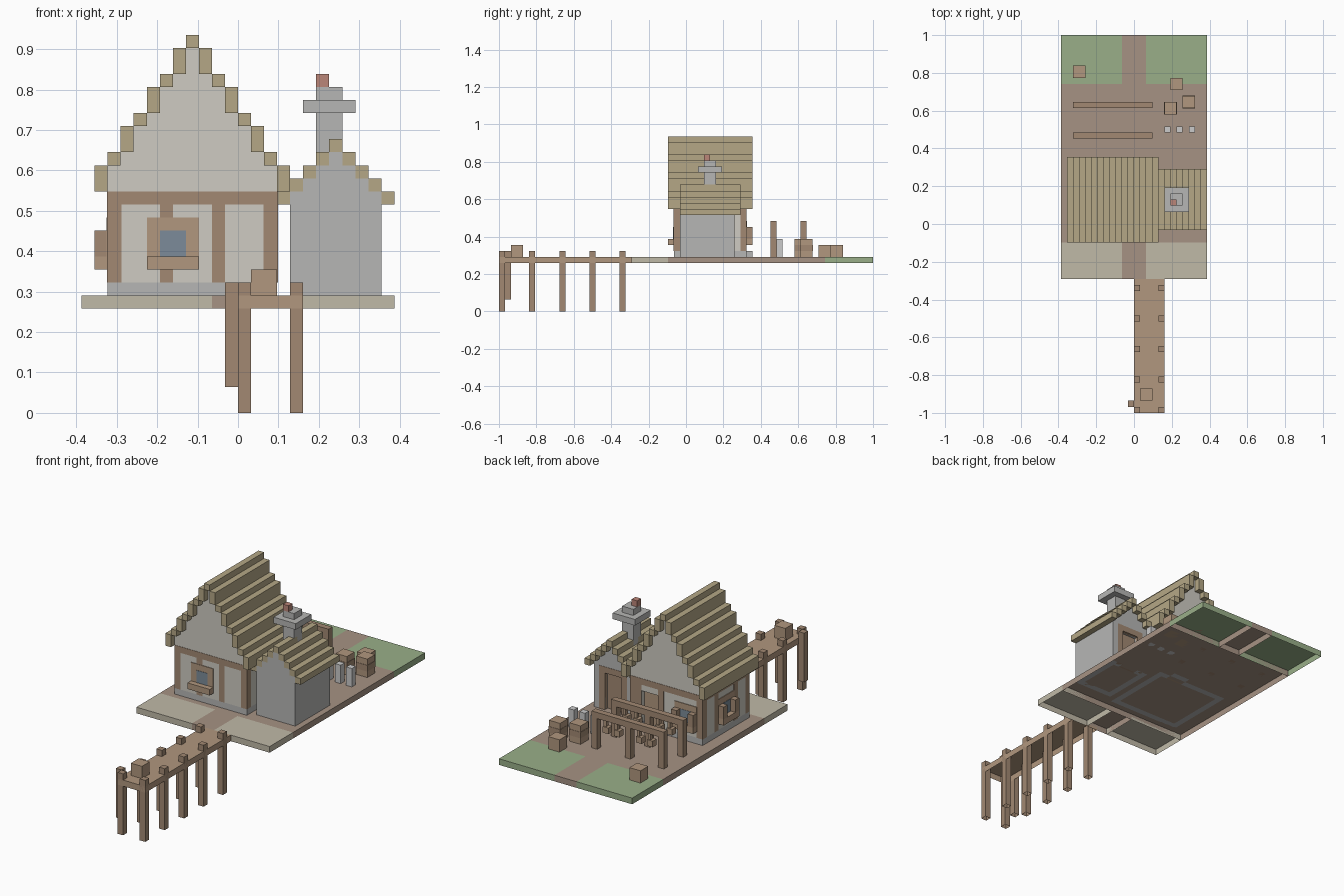
import bpy, bmesh

if "Cube" in bpy.data.objects:
    bpy.data.objects.remove(bpy.data.objects["Cube"])

U = 2 / 62  # one block
COL = dict(wood=(.36, .25, .17), plank=(.44, .31, .21), plaster=(.62, .60, .54), stone=(.47, .47, .46),
           thatch=(.46, .39, .24), grass=(.32, .43, .25), dirt=(.38, .29, .23), sand=(.53, .49, .39),
           glass=(.20, .26, .32), red=(.50, .24, .19), white=(.75, .75, .73))
MATS = {}


def mat(key):
    if key not in MATS:
        MATS[key] = bpy.data.materials.new(key)
        MATS[key].diffuse_color = (*COL[key], 1)
    return MATS[key]


def part(name, key, boxes, open_bottom=False):
    """One object made of boxes (x0, x1, y0, y1, z0, z1) in block units."""
    bm = bmesh.new()
    for x0, x1, y0, y1, z0, z1 in boxes:
        c = bmesh.ops.create_cube(bm, size=1)
        for v in c["verts"]:
            v.co = ((x1 if v.co.x > 0 else x0) * U, (y1 if v.co.y > 0 else y0) * U,
                    (z1 if v.co.z > 0 else z0) * U)
    if open_bottom:
        bm.normal_update()
        bmesh.ops.delete(bm, geom=[f for f in bm.faces if f.normal.z < -.5], context='FACES')
    me = bpy.data.meshes.new(name)
    bm.to_mesh(me)
    bm.free()
    me.materials.append(mat(key))
    ob = bpy.data.objects.new(name, me)
    bpy.context.collection.objects.link(ob)
    return ob


# ground patches
part("ground_paving", "sand", [(-12, -2, -9, -3, 8, 9), (2, 12, -9, -3, 8, 9)], True)
part("ground_yard", "dirt", [(-12, 12, -3, 23, 8, 9), (-2, 2, -9, -3, 8, 9), (-2, 2, 23, 31, 8, 9)], True)
part("ground_grass", "grass", [(-12, -2, 23, 31, 8, 9), (2, 12, 23, 31, 8, 9)], True)

# dock with paired piles
part("dock_deck", "plank", [(0, 5, -31, -9, 8, 9)], True)
part("dock_piles", "wood", [(x, x + 1, y, y + 1, 0, 10) for y in range(-31, -10, 5) for x in (0, 4)], True)
part("mooring_pole", "wood", [(-1, 0, -30, -29, 2, 10)], True)
part("dock_crate", "plank", [(1, 3, -29, -27, 9, 11)])

# stepped roofs: left half from eave to ridge, then mirrored
main_half = [(17, 19), (19, 20), (20, 22), (22, 23), (23, 25), (25, 26), (26, 28)]
main_roof = main_half + [(28, 29)] + main_half[::-1]
annex_half = [(16 + i, 17 + i) for i in range(4)]
annex_roof = annex_half + [(20, 21)] + annex_half[::-1]
part("main_roof", "thatch", [(-11 + i, -10 + i, -3, 11, a, b) for i, (a, b) in enumerate(main_roof)])
part("annex_roof", "thatch", [(3 + i, 4 + i, -1, 9, a, b) for i, (a, b) in enumerate(annex_roof)])

# main house walls, doorway at the back
part("main_plinth", "stone", [(-10, 3, -2, -1, 9, 10), (-10, -9, -1, 9, 9, 10), (2, 3, -1, 9, 9, 10),
                              (-10, -2, 9, 10, 9, 10), (1, 3, 9, 10, 9, 10)])
part("main_walls", "plaster", [(-10, 3, -2, -1, 10, 17), (-10, -9, -1, 9, 10, 17), (2, 3, -1, 9, 10, 17),
                               (-10, -2, 9, 10, 10, 17), (1, 3, 9, 10, 10, 17), (-2, 1, 9, 10, 15, 17)])
part("main_gables", "plaster", [(-11 + i, -10 + i, y, y + 1, 17, main_roof[i][0])
                                for i in range(1, 14) for y in (-2, 9)])

# timber frame, a hair proud of the plaster
e = .05
frame = [(-10 - e, 3 + e, -2 - e, -1, 16, 17), (-10 - e, 3 + e, 9, 10 + e, 16, 17),
         (-10 - e, -9, -1, 9, 16, 17), (2, 3 + e, -1, 9, 16, 17)]
for x in (-10, 2):
    frame += [(x - e, x + 1 + e, -2 - e, -1, 10, 16), (x - e, x + 1 + e, 9, 10 + e, 10, 16)]
frame += [(x, x + 1, -2 - e, -1.5, 10, 16) for x in (-6, -2)]
frame += [(x, x + 1, 9.5, 10 + e, 10, 16) for x in (-3, 1)]
frame += [(-10 - e, -9.5, y, y + 1, 10, 16) for y in (1, 6)]
part("timber_frame", "wood", frame)

# windows: casing, glass, sill, shutters
f = .1
part("window_casings", "plank", [(-7, -3, -2 - f, -1.5, 12, 15), (-9, -5, 9.5, 10 + f, 12, 15),
                                 (-10 - f, -9.5, 2, 6, 12, 15)])
g = .15
part("window_panes", "glass", [(-6, -4, -2 - g, -1.5, 12, 14), (-8, -6, 9.5, 10 + g, 12, 14),
                               (-10 - g, -9.5, 3, 5, 12, 14)])
part("window_sills", "plank", [(-7, -3, -3, -2, 11, 12), (-9, -5, 10, 11, 11, 12), (-11, -10, 2, 6, 11, 12)])
part("shutters", "wood", [(x, x + 1, 10, 11, 12, 14) for x in (-9, -6)] +
     [(-11, -10, y, y + 1, 12, 14) for y in (2, 5)])

# doors set back in their openings, with a step
part("main_door", "plank", [(-2, 1, 9, 9.3, 9, 15)])
part("door_step", "stone", [(-2, 1, 10, 11, 9, 10)])
part("annex_door", "wood", [(6, 9, 7, 7.3, 9, 15)])

# annex walls run up to the roof steps
annex = [(3 + i, 4 + i, -1, 0, 9, annex_roof[i][0]) for i in range(1, 8)]
annex += [(3 + i, 4 + i, 7, 8, 15 if 6 <= 3 + i < 9 else 9, annex_roof[i][0]) for i in range(1, 8)]
annex += [(x, x + 1, 0, 7, 9, 17) for x in (4, 10)]
part("annex_walls", "stone", annex)
part("annex_door_frame", "wood", [(5, 6, 7.5, 8 + e, 9, 16), (9, 10, 7.5, 8 + e, 9, 16),
                                  (6, 9, 7.5, 8 + e, 15, 16)])

# chimney
part("chimney_stack", "stone", [(6, 8, 3, 5, 19, 25)])
part("chimney_cap", "stone", [(5, 9, 2, 6, 23, 24)])
part("chimney_pot", "red", [(6, 7, 3, 4, 25, 26)])

# drying racks with hanging catch
for n, y in enumerate((14, 19)):
    part(f"rack_{n}", "wood", [(-10, 3, y, y + 1, 14, 15)] +
         [(x, x + 1, y, y + 1, 9, 14) for x in (-10, -4, 2)])
    fish = []
    for x in (-8, -6, -2, 0):
        fish += [(x + .5, x + 1.0, y + .2, y + .8, 13, 14), (x, x + 1, y, y + 1, 12, 13)]
    part(f"hanging_fish_{n}", "plank", fish)

# yard goods
part("yard_crates", "plank", [(-10, -8, 24, 26, 9, 11), (6, 8, 22, 24, 9, 11)])
barrels = [(8, 19), (5, 18)]
part("barrels", "plank", [(x, x + 2, y, y + 2, 9, 12) for x, y in barrels])
part("barrel_hoops", "wood", [(x - e, x + 2 + e, y - e, y + 2 + e, 10, 11) for x, y in barrels])
part("churns", "white", [(x, x + 1, 15, 16, 9, 12) for x in (5, 7, 9)])

for m in bpy.data.materials:
    if m.users and not m.is_grease_pencil:
        m.use_nodes = True
        m.node_tree.nodes["Principled BSDF"].inputs["Base Color"].default_value = m.diffuse_color
